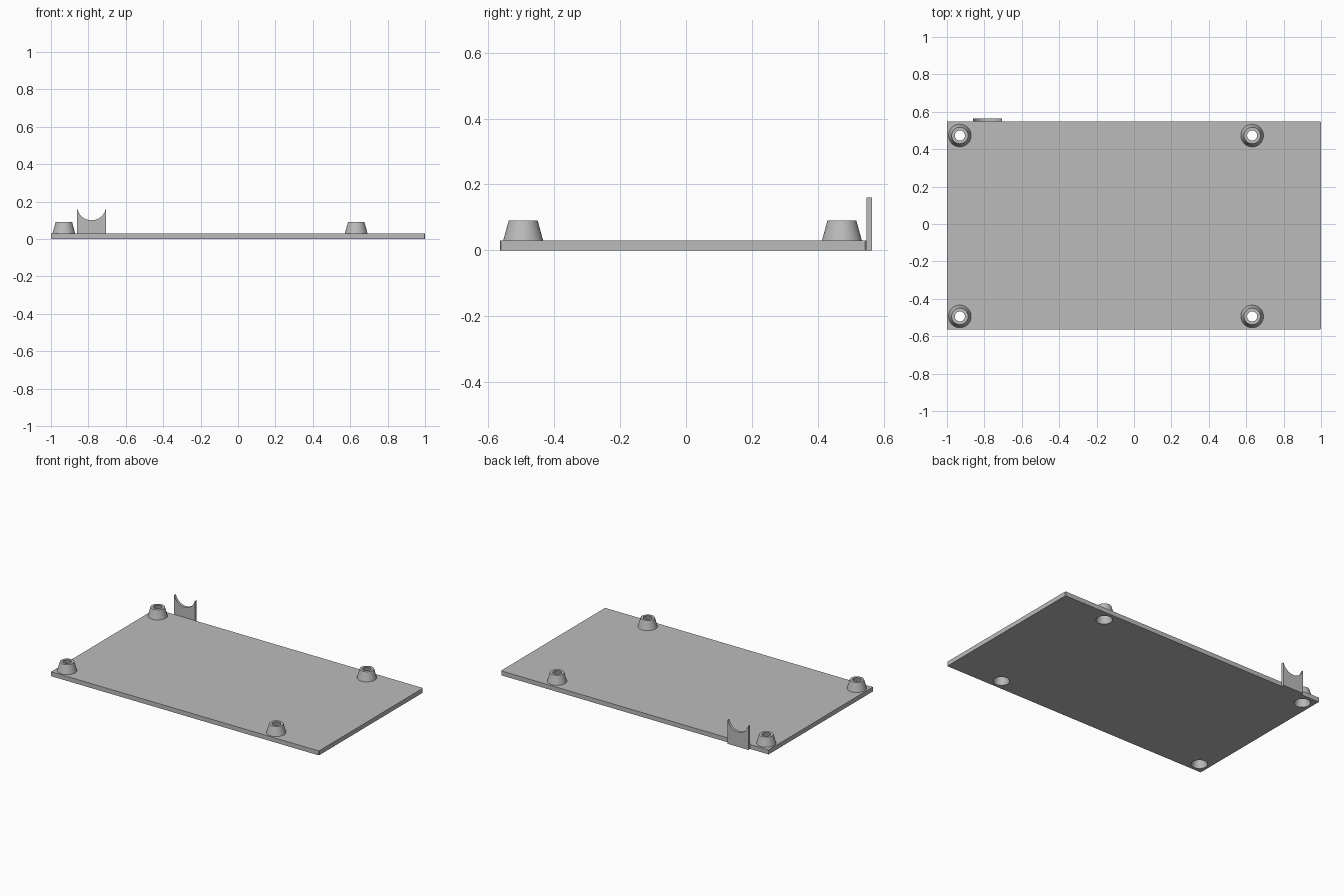
import bpy, bmesh, math
from mathutils import Matrix

cube = bpy.data.objects.get("Cube")
if cube:
    bpy.data.objects.remove(cube, do_unlink=True)

SEGMENTS = 64
PLATE_TOP, BOSS_TOP = 0.03, 0.09
FRONT, BACK, REAR = -0.565, 0.547, 0.565
HOLE_LOW, HOLE_HIGH = 0.05, 0.027

grey = bpy.data.materials.new("plain_grey")
grey.use_nodes = True
grey.diffuse_color = (0.5, 0.5, 0.5, 1)
grey.node_tree.nodes["Principled BSDF"].inputs["Base Color"].default_value = grey.diffuse_color


def add_object(name, bm):
    bmesh.ops.recalc_face_normals(bm, faces=bm.faces)
    mesh = bpy.data.meshes.new(name)
    bm.to_mesh(mesh)
    bm.free()
    mesh.materials.append(grey)
    obj = bpy.data.objects.new(name, mesh)
    bpy.context.collection.objects.link(obj)
    return obj


def select_only(obj):
    bpy.ops.object.select_all(action='DESELECT')
    obj.select_set(True)
    bpy.context.view_layer.objects.active = obj


def hole_radius(z):
    return HOLE_LOW + (HOLE_HIGH - HOLE_LOW) * z / BOSS_TOP


# Base plate with tiny eased vertical corners on its right-hand end
bm = bmesh.new()
bmesh.ops.create_cube(bm, size=1)
for v in bm.verts:
    v.co.x *= 2
    v.co.y = FRONT if v.co.y < 0 else BACK
    v.co.z = 0 if v.co.z < 0 else PLATE_TOP
corners = [e for e in bm.edges if all(v.co.x > 0 for v in e.verts)
           and abs(e.verts[0].co.z - e.verts[1].co.z) > 0.01]
bmesh.ops.bevel(bm, geom=corners, offset=0.004, segments=1, affect='EDGES')
plate = add_object("base_plate", bm)

# Four tapered hollow bosses and the matching hole cutters
positions = [(x, y) for x in (-0.931, 0.632) for y in (-0.494, 0.473)]
margin = 0.01
cutter_bm = bmesh.new()
for x, y in positions:
    low, high = -margin, PLATE_TOP + margin
    bmesh.ops.create_cone(cutter_bm, cap_ends=True, segments=SEGMENTS,
                          radius1=hole_radius(low), radius2=hole_radius(high),
                          depth=high - low,
                          matrix=Matrix.Translation((x, y, (low + high) / 2)))
cutter = add_object("hole_cutter", cutter_bm)
cutter.hide_render = True

cut = plate.modifiers.new("holes", 'BOOLEAN')
cut.operation = 'DIFFERENCE'
cut.solver = 'EXACT'
cut.object = cutter
select_only(plate)
bpy.ops.object.modifier_apply(modifier=cut.name)
bpy.data.objects.remove(cutter, do_unlink=True)
bpy.ops.object.shade_smooth_by_angle(angle=math.radians(30))

profile = [(0.0605, PLATE_TOP), (0.044, BOSS_TOP),
           (HOLE_HIGH, BOSS_TOP), (hole_radius(PLATE_TOP), PLATE_TOP)]
for i, (x, y) in enumerate(positions):
    bm = bmesh.new()
    rings = []
    for r, z in profile:
        angles = [math.tau * k / SEGMENTS for k in range(SEGMENTS)]
        rings.append([bm.verts.new((r * math.cos(a), r * math.sin(a), z)) for a in angles])
    for a, b in zip(rings, rings[1:]):
        for k in range(SEGMENTS):
            n = (k + 1) % SEGMENTS
            bm.faces.new((a[k], a[n], b[n], b[k]))
    boss = add_object(f"mounting_boss_{i + 1}", bm)
    boss.location = (x, y, 0)
    select_only(boss)
    bpy.ops.object.shade_smooth_by_angle(angle=math.radians(30))

# Upright cradle tab on the back edge with a round notch in its top
x_mid, half, tip, notch_low = -0.783, 0.078, 0.16, 0.10
inner = half - 0.002
depth = tip - notch_low
radius = (inner ** 2 + depth ** 2) / (2 * depth)
sweep = math.asin(inner / radius)
steps = 32
outline = [(half, 0), (half, tip)]
for k in range(steps + 1):
    a = sweep * (1 - 2 * k / steps)
    outline.append((radius * math.sin(a), notch_low + radius * (1 - math.cos(a))))
outline += [(-half, tip), (-half, 0)]
bm = bmesh.new()
face = bm.faces.new([bm.verts.new((x_mid + x, BACK, z)) for x, z in outline])
grown = bmesh.ops.extrude_face_region(bm, geom=[face])["geom"]
bmesh.ops.translate(bm, vec=(0, REAR - BACK, 0),
                    verts=[g for g in grown if isinstance(g, bmesh.types.BMVert)])
tab = add_object("cradle_tab", bm)
select_only(tab)
bpy.ops.object.shade_smooth_by_angle(angle=math.radians(30))
